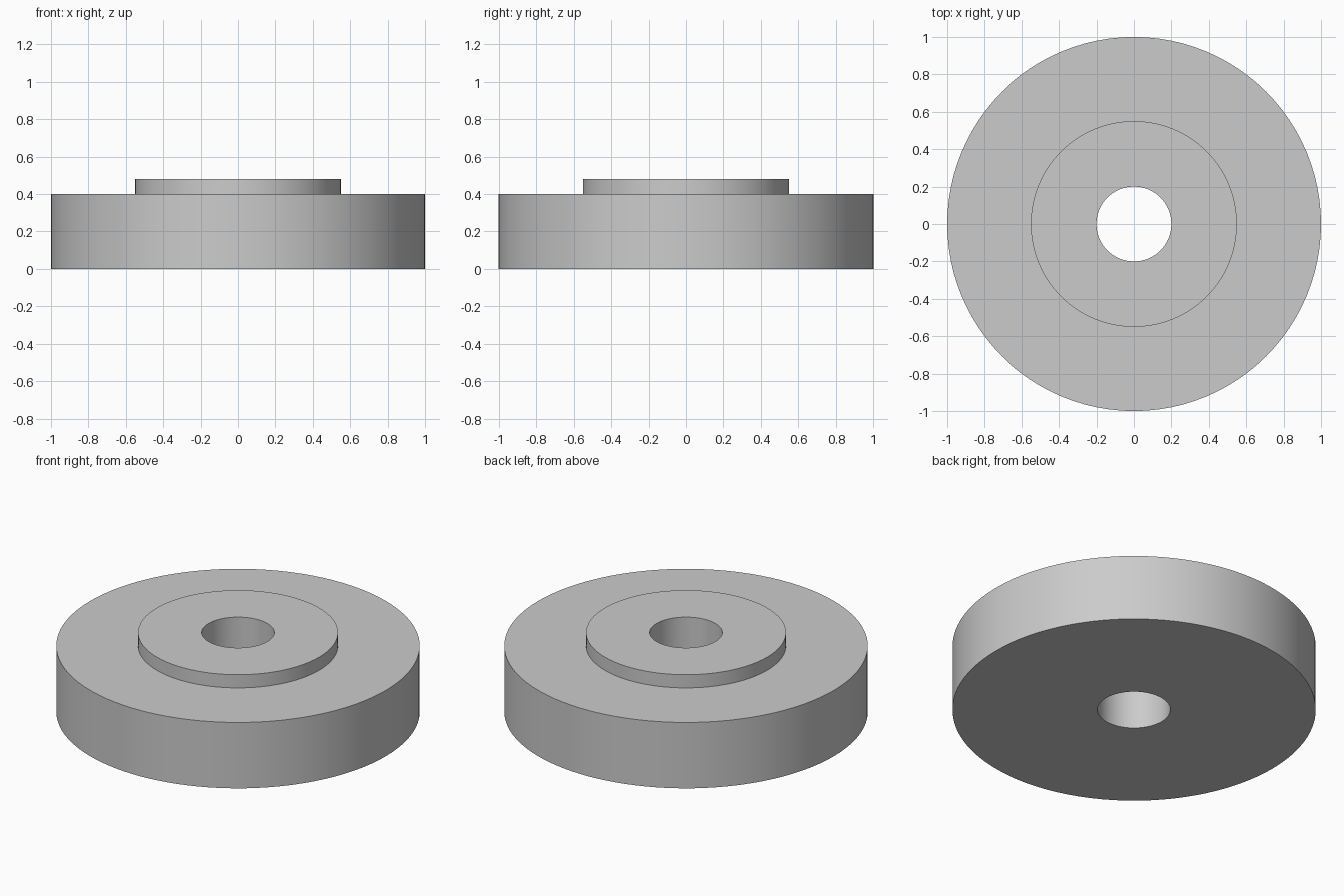
import bpy
import bmesh
import math

SEGMENTS = 96

cube = bpy.data.objects.get("Cube")
if cube:
    bpy.data.objects.remove(cube, do_unlink=True)

# Single plain grey
grey = bpy.data.materials.new("plain grey")
grey.use_nodes = True
colour = (0.6, 0.6, 0.6, 1.0)
grey.diffuse_color = colour
grey.node_tree.nodes["Principled BSDF"].inputs["Base Color"].default_value = colour


def lathe(name, profile):
    """Revolve a closed (radius, height) profile around the z axis."""
    bm = bmesh.new()
    rings = []
    for i in range(SEGMENTS):
        a = 2 * math.pi * i / SEGMENTS
        rings.append([bm.verts.new((r * math.cos(a), r * math.sin(a), z))
                      for r, z in profile])
    count = len(profile)
    for i, ring in enumerate(rings):
        following = rings[(i + 1) % SEGMENTS]
        for j in range(count):
            k = (j + 1) % count
            bm.faces.new((ring[j], following[j], following[k], ring[k]))
    bmesh.ops.recalc_face_normals(bm, faces=bm.faces)
    mesh = bpy.data.meshes.new(name)
    bm.to_mesh(mesh)
    bm.free()
    mesh.materials.append(grey)
    obj = bpy.data.objects.new(name, mesh)
    bpy.context.collection.objects.link(obj)
    bpy.ops.object.select_all(action="DESELECT")
    obj.select_set(True)
    bpy.context.view_layer.objects.active = obj
    bpy.ops.object.shade_smooth_by_angle(angle=math.radians(30))
    return obj


# Stepped disc: wide body, raised hub and a through bore
lathe("stepped_wheel", [(0.2, 0), (1, 0), (1, 0.4),
                        (0.55, 0.4), (0.55, 0.48), (0.2, 0.48)])
